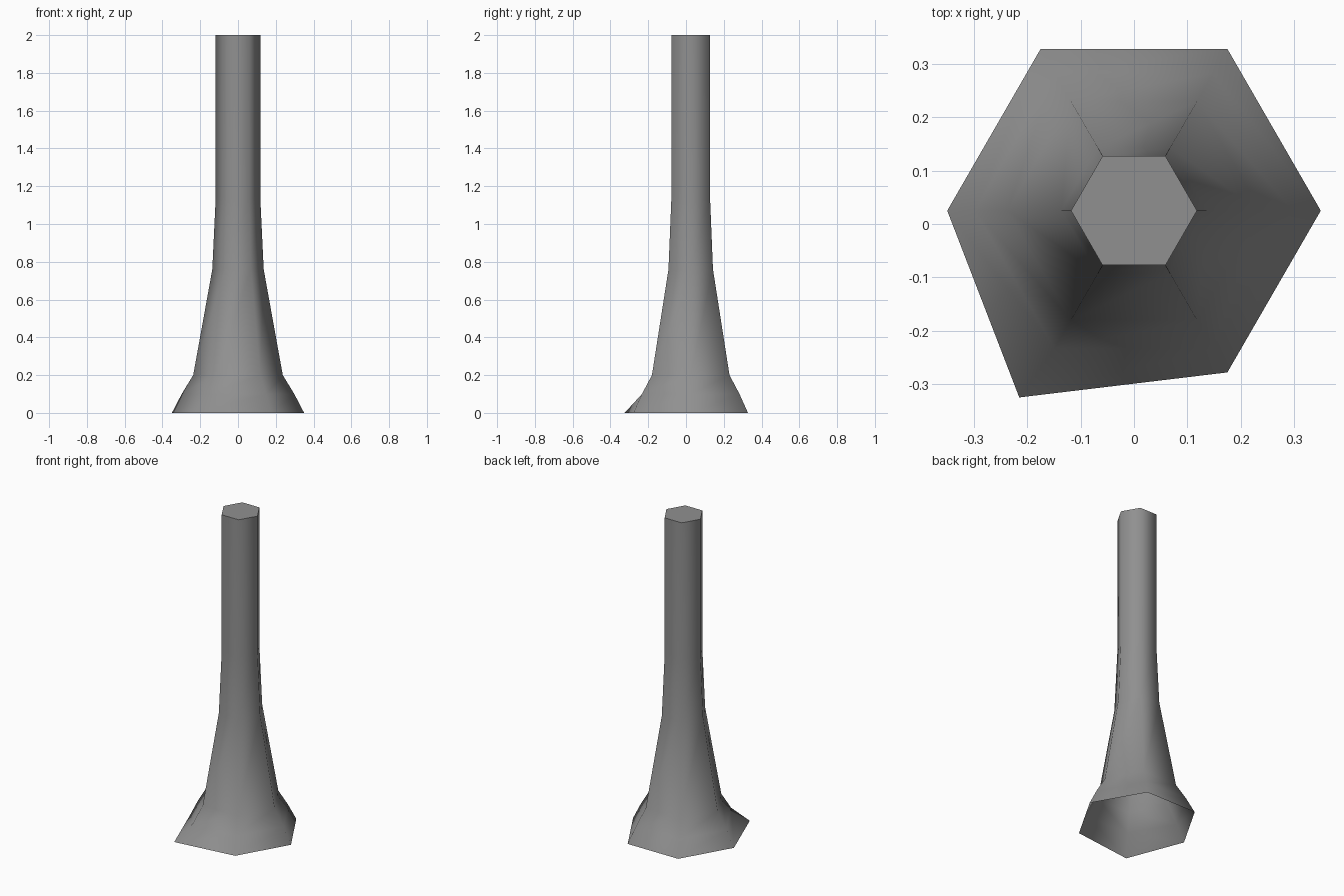
import bpy, bmesh
from math import cos, sin, pi, radians
from mathutils import Vector

cube = bpy.data.objects.get("Cube")
if cube:
    bpy.data.objects.remove(cube, do_unlink=True)

SIDES = 6
CENTRE_Y = 0.025
# (radius, height) from the flared foot up to the shaft top
PROFILE = [(0.35, 0), (0.298, 0.1), (0.237, 0.2), (0.136, 0.76), (0.118, 1.14), (0.118, 2)]

grey = bpy.data.materials.new("stone_grey")
grey.use_nodes = True
colour = (0.28, 0.28, 0.28, 1)
grey.diffuse_color = colour
grey.node_tree.nodes["Principled BSDF"].inputs["Base Color"].default_value = colour

# Six-sided rings bridged into a hollow trunk, open underneath
bm = bmesh.new()
rings = []
for radius, height in PROFILE:
    angles = [2 * pi * i / SIDES for i in range(SIDES)]
    rings.append([bm.verts.new((radius * cos(a), CENTRE_Y + radius * sin(a), height)) for a in angles])

# One foot corner is pulled outwards
rings[0][4].co = Vector((-0.215, -0.325, 0))

for low, high in zip(rings, rings[1:]):
    for i in range(SIDES):
        j = (i + 1) % SIDES
        bm.faces.new((low[i], low[j], high[j], high[i]))
bm.faces.new(rings[-1])

mesh = bpy.data.meshes.new("trunk")
bm.to_mesh(mesh)
bm.free()
mesh.materials.append(grey)
trunk = bpy.data.objects.new("trunk", mesh)
bpy.context.collection.objects.link(trunk)

# Smooth sides with a crisp top rim
bpy.ops.object.select_all(action="DESELECT")
trunk.select_set(True)
bpy.context.view_layer.objects.active = trunk
bpy.ops.object.shade_smooth_by_angle(angle=radians(70))
